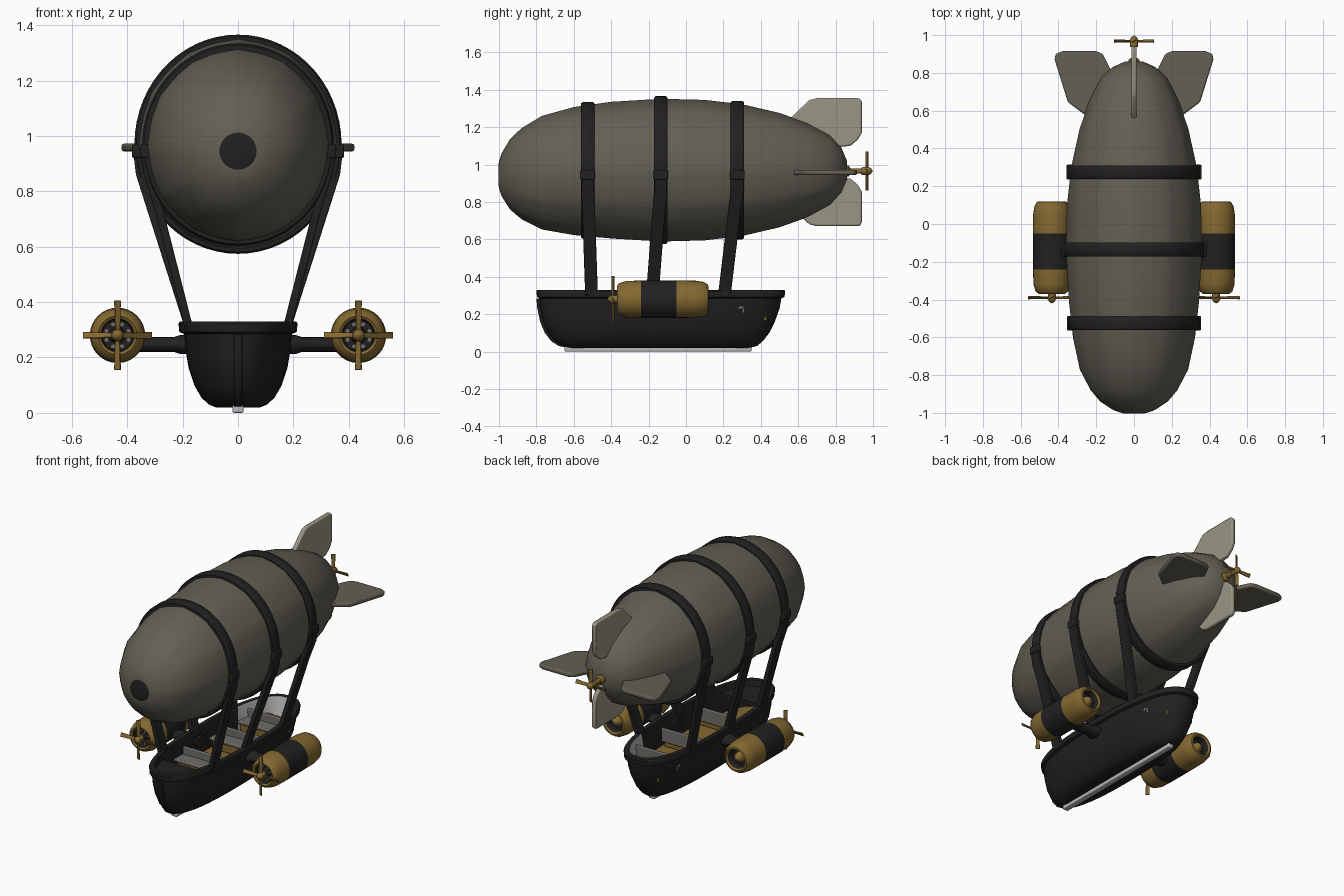
import bpy, bmesh, math
from mathutils import Vector, Matrix

cube = bpy.data.objects.get("Cube")
if cube:
    bpy.data.objects.remove(cube, do_unlink=True)


def material(name, rgb):
    m = bpy.data.materials.new(name)
    m.use_nodes = True
    m.diffuse_color = (*rgb, 1)
    bsdf = m.node_tree.nodes["Principled BSDF"]
    bsdf.inputs["Base Color"].default_value = (*rgb, 1)
    bsdf.inputs["Roughness"].default_value = 0.7
    return m


CANVAS = material("olive canvas", (0.125, 0.115, 0.088))
BLACK = material("black", (0.015, 0.015, 0.016))
BRASS = material("brass", (0.23, 0.14, 0.03))
PALE = material("pale canvas", (0.32, 0.30, 0.23))
SILVER = material("silver", (0.5, 0.5, 0.5))
GREY = material("grey planks", (0.16, 0.155, 0.14))


def finish(name, bm, mats, rule=None, smooth=True, bevel=0):
    """Turn a bmesh into an object, colouring faces by an optional rule."""
    bmesh.ops.recalc_face_normals(bm, faces=bm.faces)
    if rule:
        for f in bm.faces:
            f.material_index = rule(f.calc_center_median(), f.normal)
    me = bpy.data.meshes.new(name)
    bm.to_mesh(me)
    bm.free()
    ob = bpy.data.objects.new(name, me)
    bpy.context.collection.objects.link(ob)
    for m in mats:
        me.materials.append(m)
    if bevel:
        mod = ob.modifiers.new("soft edges", "BEVEL")
        mod.width, mod.segments = bevel, 2
    if smooth:
        bpy.ops.object.select_all(action="DESELECT")
        ob.select_set(True)
        bpy.context.view_layer.objects.active = ob
        bpy.ops.object.shade_smooth_by_angle(angle=math.radians(40))
    return ob


def loft(rings, closed=False):
    """Skin a list of equal rings; cap the ends unless closed."""
    bm = bmesh.new()
    rows = [[bm.verts.new(p) for p in r] for r in rings]
    n = len(rows[0])
    pairs = list(zip(rows, rows[1:])) + ([(rows[-1], rows[0])] if closed else [])
    for a, b in pairs:
        for i in range(n):
            j = (i + 1) % n
            bm.faces.new((a[i], a[j], b[j], b[i]))
    if not closed:
        bm.faces.new(rows[0])
        bm.faces.new(rows[-1])
    return bm


def circle(y, r, centre=(0, 0), n=32, squash=1.0, seam=0.0):
    """Ring across the y axis; seam raises every fifth point."""
    pts = []
    for i in range(n):
        a = math.tau * i / n
        rr = r * (1 + (seam if i % 5 == 0 else 0))
        pts.append((centre[0] + squash * rr * math.cos(a), y, centre[1] + rr * math.sin(a)))
    return pts


def lathe(name, profile, mats, centre=(0, 0), rule=None, n=32):
    return finish(name, loft([circle(y, max(r, 0.001), centre, n) for y, r in profile]), mats, rule)


def box(name, centre, size, mat, bevel=0.006):
    bm = bmesh.new()
    bmesh.ops.create_cube(bm, size=1)
    bmesh.ops.transform(bm, matrix=Matrix.Translation(centre) @ Matrix.Diagonal((*size, 1)), verts=bm.verts)
    return finish(name, bm, [mat], bevel=bevel)


def strip(name, path, wx, wy, mat):
    """Rectangular strap following a path that runs mostly vertically."""
    rings = [[(x + sx * wx, y + sy * wy, z) for sx, sy in ((-1, -1), (1, -1), (1, 1), (-1, 1))]
             for x, y, z in path]
    return finish(name, loft(rings), [mat], bevel=0.004)


# Gas envelope with raised seams
HULL = [(-1, .07), (-.985, .115), (-.94, .187), (-.88, .24), (-.77, .3), (-.6, .338), (-.4, .361),
        (-.13, .377), (.1, .371), (.3, .348), (.5, .302), (.65, .249), (.77, .185), (.83, .12), (.86, .05)]
SQUASH = 0.945
AXIS = 0.97


def axis_z(y):
    return AXIS - 0.025 * max(0, (-y - 0.5) / 0.5)


def hull_radius(y):
    for (a, ra), (b, rb) in zip(HULL, HULL[1:]):
        if a <= y <= b:
            return ra + (rb - ra) * (y - a) / (b - a)


finish("envelope", loft([circle(y, r, (0, axis_z(y)), 60, SQUASH, 0.012) for y, r in HULL]), [CANVAS])
lathe("nose_cap", [(-1.003, .055), (-1.0, .067), (-.97, .07)], [BLACK], (0, .945))

# Bands around the envelope, with straps down to the gondola
for label, y, foot in (("front", -.525, -.505), ("middle", -.135, -.18), ("rear", .275, .205)):
    r = hull_radius(y)
    section = ((-.036, -.015), (-.036, .012), (-.026, .019), (.026, .019), (.036, .012), (.036, -.015))
    rings = [circle(y + dy, r + dr, (0, axis_z(y)), 60, SQUASH) for dy, dr in section]
    finish(label + "_band", loft(rings, closed=True), [BLACK])
    side_x = (r + .01) * SQUASH
    for side, s in (("left", 1), ("right", -1)):
        path = [(s * side_x, y, .96), (s * (side_x - .012), y, .86),
                (s * (side_x - .05), y + (foot - y) * .25, .74), (s * .175, foot, .30)]
        strip(f"{label}_{side}_strap", path, .015, .034, BLACK)
        box(f"{label}_{side}_buckle", (s * side_x, y, .945), (.035, .078, .05), BLACK)


# Tail fins: outline points are (y, distance from the axis)
def fin(name, outline, angle, mat, z=AXIS):
    bm = bmesh.new()
    half = .014
    a = [bm.verts.new((-half, y, d)) for y, d in outline]
    b = [bm.verts.new((half, y, d)) for y, d in outline]
    bm.faces.new(a)
    bm.faces.new(b)
    for i in range(len(a)):
        j = (i + 1) % len(a)
        bm.faces.new((a[i], a[j], b[j], b[i]))
    turn = Matrix.Translation((0, 0, z)) @ Matrix.Rotation(angle, 4, "Y")
    bmesh.ops.transform(bm, matrix=turn, verts=bm.verts)
    finish(name, bm, [mat], bevel=.008)


upright = [(.54, .26), (.57, .29), (.66, .375), (.7, .385), (.925, .385), (.94, .37),
           (.94, .20), (.92, .165), (.88, .13), (.78, .12)]
level = [(.57, .25), (.6, .29), (.645, .35), (.87, .42), (.9, .415), (.915, .38),
         (.915, .2), (.9, .165), (.81, .12), (.7, .14)]
fin("top_fin", upright, 0, PALE)
fin("bottom_fin", [(y, d - .085) for y, d in upright], math.pi, PALE)
fin("left_fin", level, math.pi / 2, CANVAS, .958)
fin("right_fin", level, -math.pi / 2, CANVAS, .958)


# Four-bladed propeller facing along y
def propeller(name, centre, radius, nose):
    x, y, z = centre
    bm = bmesh.new()
    for k in range(4):
        blade = bmesh.ops.create_cube(bm, size=1)["verts"]
        for v in blade:
            v.co.x *= .018 if v.co.z < 0 else .026
            v.co.y *= .007
            v.co.z = (v.co.z + .5) * radius
        turn = Matrix.Rotation(k * math.pi / 2, 4, "Y") @ Matrix.Rotation(.5, 4, "Z")
        bmesh.ops.transform(bm, matrix=Matrix.Translation(centre) @ turn, verts=blade)
    finish(name + "_blades", bm, [BRASS], bevel=.002)
    hub = [(y - nose * .03, .02), (y + nose * .008, .022), (y + nose * .022, .014), (y + nose * .03, 0)]
    lathe(name + "_hub", hub, [BRASS], (x, z), n=16)


propeller("tail_propeller", (0, .968, .965), .105, 1)
lathe("tail_shaft", [(.83, .035), (.87, .028), (.88, .014), (.96, .012)], [BRASS], (0, .965), n=16)

# Side engines
POD = [(-.325, 0), (-.325, .055), (-.362, .06), (-.37, .07), (-.358, .086), (-.32, .097), (-.24, .1),
       (-.05, .1), (.05, .099), (.095, .092), (.117, .078), (.12, .068), (.11, .06), (.07, .055), (.07, 0)]
for side, s in (("left", 1), ("right", -1)):
    ex, ez = s * .435, .28

    def pod_colour(c, n):
        inside = math.hypot(c.x - ex, c.z - ez) < .063
        return 1 if inside or -.24 < c.y < -.05 else 0

    lathe(side + "_engine", POD, [BRASS, BLACK], (ex, ez), pod_colour)
    lathe(side + "_engine_shaft", [(-.33, .03), (-.36, .022), (-.4, .014)], [BLACK], (ex, ez), n=16)
    lathe(side + "_exhaust_cone", [(.06, .035), (.09, .03), (.115, .008)], [BRASS], (ex, ez), n=16)
    for k in range(8):
        a = math.tau * (k + .5) / 8
        lathe(f"{side}_cylinder_{k + 1}", [(-.35, .009), (-.32, .009)], [GREY],
              (ex + .043 * math.cos(a), ez + .043 * math.sin(a)), n=8)
    propeller(side + "_propeller", (ex, -.39, ez), .125, -1)
    arm = [[(s * x, -.14 + h * 1.6 * math.cos(math.tau * i / 16), .247 + h * math.sin(math.tau * i / 16))
            for i in range(16)] for x, h in ((.16, .036), (.21, .034), (.23, .027), (.36, .027))]
    finish(side + "_engine_arm", loft(arm), [BLACK])


# Gondola: levels are (z, half width, bow y, stern y)
def plan(z, w, bow, stern, n=48, power=2 / 2.5):
    ring = []
    for i in range(n):
        c, s = math.cos(math.tau * i / n), math.sin(math.tau * i / n)
        ring.append((w * math.copysign(abs(c) ** power, c),
                     (bow + stern) / 2 + (stern - bow) / 2 * math.copysign(abs(s) ** power, s), z))
    return ring


SHELL = [(.02, .08, -.62, .34), (.03, .105, -.665, .38), (.055, .132, -.705, .41), (.10, .158, -.74, .445),
         (.16, .178, -.765, .475), (.23, .19, -.78, .5), (.285, .195, -.785, .51), (.292, .212, -.797, .527),
         (.323, .215, -.80, .53), (.33, .21, -.795, .525), (.33, .182, -.765, .495), (.31, .176, -.76, .49),
         (.17, .165, -.74, .465)]


def shell_colour(c, n):
    if c.z < .18 and n.z > .9:
        return 1
    inner = .175 < c.z < .32 and n.y * (c.y + .13) + n.x * c.x < 0
    return 2 if inner and c.y > .2 else 0


finish("gondola", loft([plan(*level) for level in SHELL]), [BLACK, BRASS, SILVER], shell_colour)
strip("stem_rib", [(0, bow - .003, z) for z, w, bow, stern in SHELL[:7]], .014, .012, BLACK)
box("keel_runner", (0, -.15, .015), (.04, 1.0, .03), SILVER)

# Gondola fittings
finish("fore_deck", loft([[p for p in plan(z, .18, -.765, .495) if p[1] < -.5] for z in (.27, .295)]), [BLACK])
for label, y in (("front", -.38), ("middle", -.02), ("rear", .26)):
    box(label + "_bench", (0, y, .235), (.32, .09, .02), GREY)
    box(label + "_bench_back", (0, y + .045, .25), (.31, .015, .09), GREY)
    box(label + "_bench_base", (0, y, .2), (.29, .07, .06), BRASS)
box("stern_locker", (0, .38, .2), (.2, .1, .07), BRASS)
